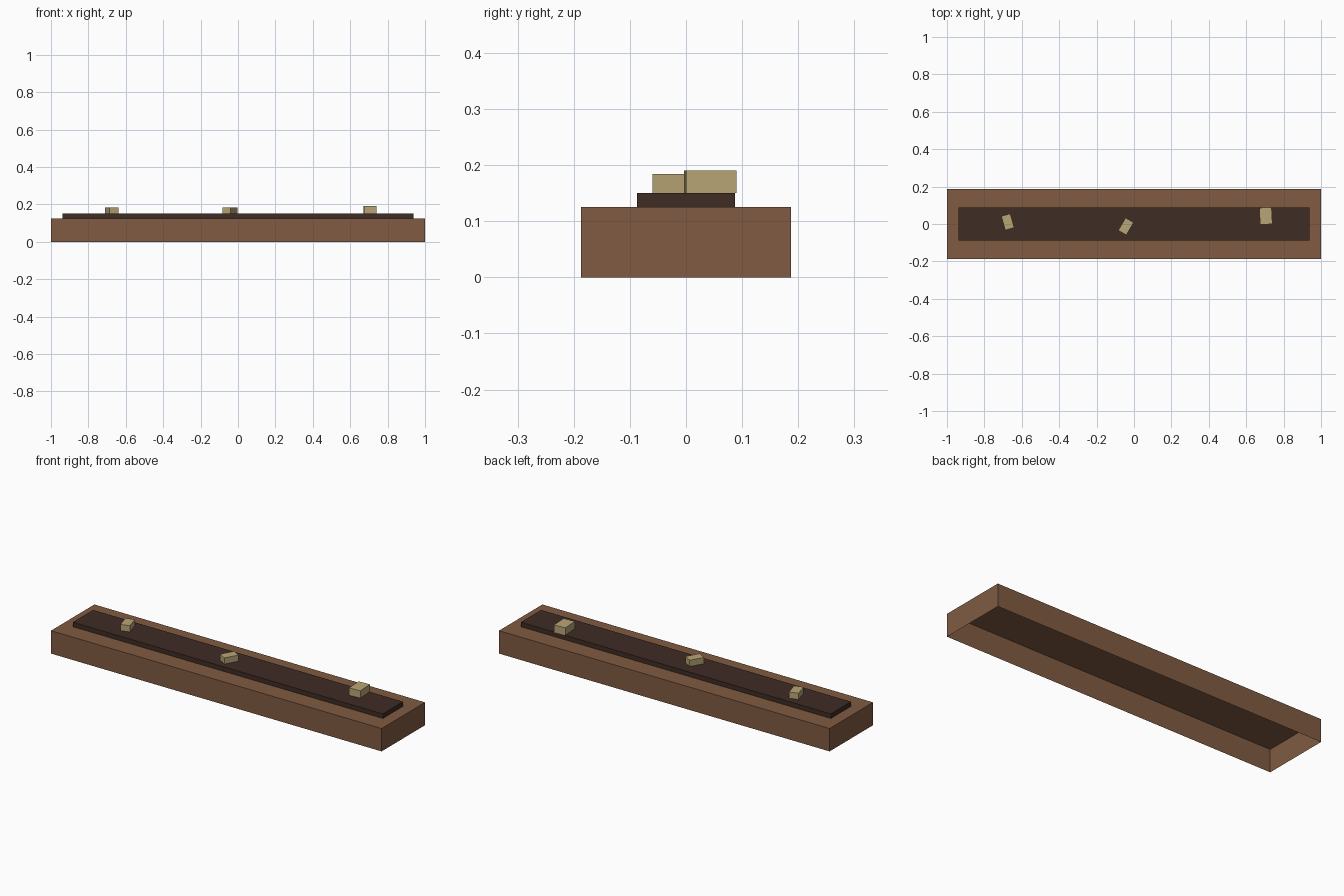
import bpy
import bmesh
from math import radians

cube = bpy.data.objects.get("Cube")
if cube:
    bpy.data.objects.remove(cube, do_unlink=True)


def material(name, rgb):
    mat = bpy.data.materials.new(name)
    mat.use_nodes = True
    color = (*rgb, 1.0)
    mat.diffuse_color = color
    mat.node_tree.nodes["Principled BSDF"].inputs["Base Color"].default_value = color
    return mat


def open_box(name, size, base, mat, turn=0.0):
    """Box standing on its base point, with no bottom face."""
    bm = bmesh.new()
    bmesh.ops.create_cube(bm, size=1.0)
    bmesh.ops.translate(bm, vec=(0, 0, 0.5), verts=bm.verts)
    bmesh.ops.scale(bm, vec=size, verts=bm.verts)
    bm.normal_update()
    bottom = [f for f in bm.faces if f.normal.z < -0.5]
    bmesh.ops.delete(bm, geom=bottom, context="FACES_ONLY")
    mesh = bpy.data.meshes.new(name)
    bm.to_mesh(mesh)
    bm.free()
    mesh.materials.append(mat)
    obj = bpy.data.objects.new(name, mesh)
    obj.location = base
    obj.rotation_euler.z = radians(turn)
    bpy.context.collection.objects.link(obj)
    return obj


wood = material("brown_wood", (0.216, 0.105, 0.054))
dark = material("dark_brown", (0.050, 0.025, 0.018))
tan = material("pale_tan", (0.491, 0.381, 0.181))

# Long hollow base and the raised dark strip on it
base_height, strip_top = 0.125, 0.15
open_box("base", (2.0, 0.375, base_height), (0, 0, 0), wood)
open_box("top_strip", (1.875, 0.175, strip_top - base_height),
         (0, 0, base_height), dark)

# Small loose blocks: name, size, x, y, turn
blocks = [
    ("right_block", (0.05, 0.078, 0.034), -0.675, 0.011, 16),
    ("middle_block", (0.05, 0.078, 0.034), -0.043, -0.013, -30),
    ("left_block", (0.066, 0.09, 0.04), 0.705, 0.043, 3),
]
for name, size, x, y, turn in blocks:
    open_box(name, size, (x, y, strip_top), tan, turn)
